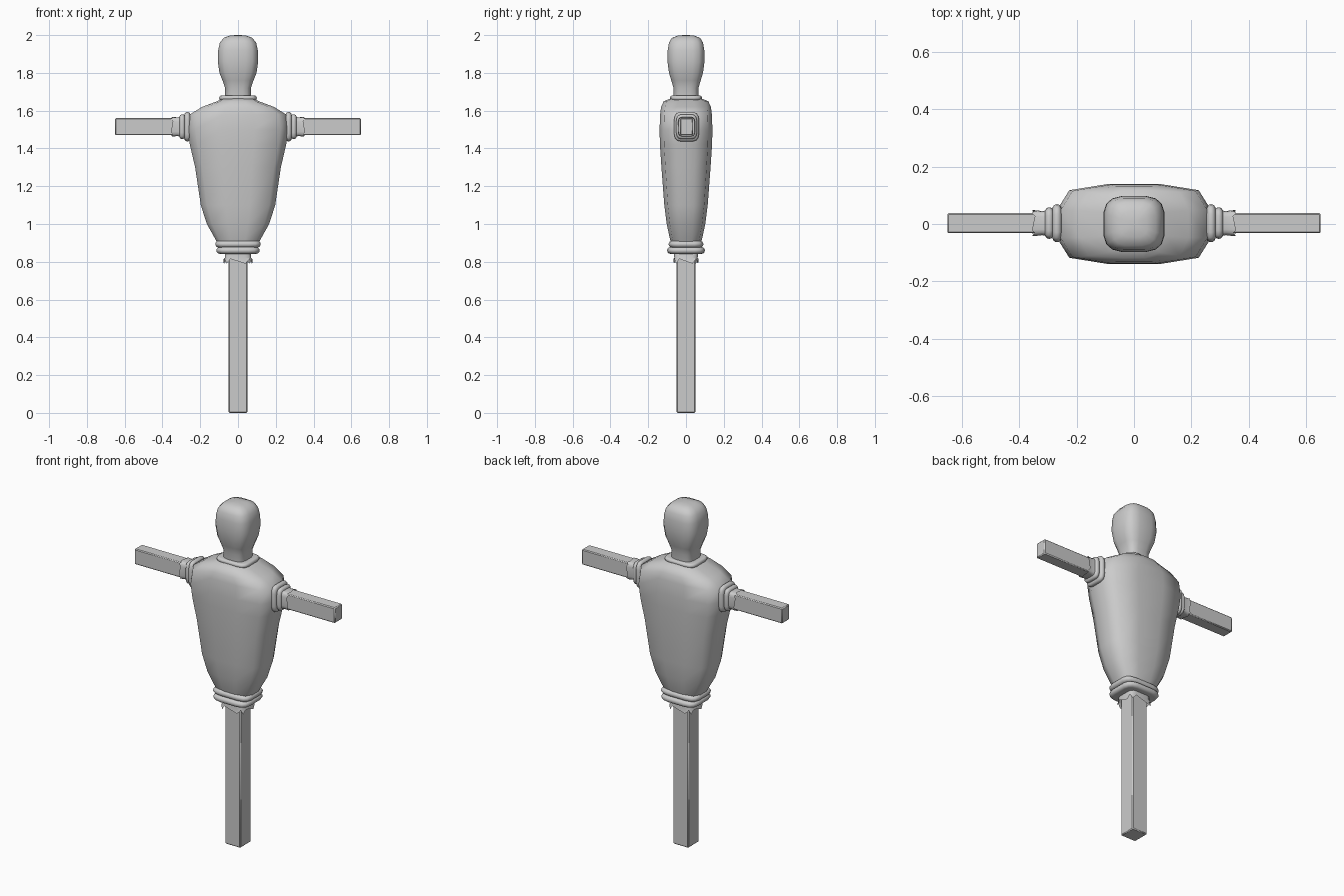
import bpy, bmesh, math

if "Cube" in bpy.data.objects:
    bpy.data.objects.remove(bpy.data.objects["Cube"])

cloth = bpy.data.materials.new("light_grey")
cloth.use_nodes = True
GREY = (0.6, 0.6, 0.6, 1)
cloth.diffuse_color = GREY
cloth.node_tree.nodes["Principled BSDF"].inputs["Base Color"].default_value = GREY

ARM_Z, ARM_Y = 1.515, 0.003


def upright(u, v, h):
    return (u, v, h)


def sideways(sign):
    """Place a section so that its length runs out along the arm."""
    return lambda u, v, h: (sign * h, u + ARM_Y, v + ARM_Z)


def squircle(count, power):
    """Unit rounded-square outline."""
    pts = []
    for i in range(count):
        a = 2 * math.pi * (i + 0.5) / count
        c, s = math.cos(a), math.sin(a)
        pts.append((math.copysign(abs(c) ** power, c), math.copysign(abs(s) ** power, s)))
    top = max(p[0] for p in pts)
    return [(u / top, v / top) for u, v in pts]


def loft(name, outline, rings, place=upright, caps=True, angle=50, ragged=0.0):
    """Skin rings of (height, half width, half depth) into one surface."""
    bm = bmesh.new()
    loops = []
    for k, (h, a, b) in enumerate(rings):
        fray = ragged if k == len(rings) - 1 else 0
        loops.append([bm.verts.new(place(u * a, v * b, h + fray * (i % 2)))
                      for i, (u, v) in enumerate(outline)])
    n = len(outline)
    for low, high in zip(loops, loops[1:]):
        for i in range(n):
            j = (i + 1) % n
            bm.faces.new((low[i], low[j], high[j], high[i]))
    if caps:
        bm.faces.new(loops[0])
        bm.faces.new(loops[-1])
    bmesh.ops.recalc_face_normals(bm, faces=bm.faces)
    mesh = bpy.data.meshes.new(name)
    bm.to_mesh(mesh)
    bm.free()
    obj = bpy.data.objects.new(name, mesh)
    bpy.context.collection.objects.link(obj)
    mesh.materials.append(cloth)
    bpy.ops.object.select_all(action="DESELECT")
    obj.select_set(True)
    bpy.context.view_layer.objects.active = obj
    bpy.ops.object.shade_smooth_by_angle(angle=math.radians(angle))
    return obj


def roll(name, h, a, b, r, place=upright):
    """Rounded cloth roll around a neck, cuff or hem."""
    steps = [math.pi * (i / 8 - 0.5) for i in range(9)]
    rings = [(h + r * math.sin(t), a - r + r * math.cos(t), b - r + r * math.cos(t))
             for t in steps]
    return loft(name, squircle(16, 0.45), rings, place)


def beam(name, start, end, a, b, place=upright):
    """Wooden bar with slightly eased edges."""
    obj = loft(name, [(1, 1), (-1, 1), (-1, -1), (1, -1)],
               [(start, a, b), (end, a, b)], place, angle=30)
    bevel = obj.modifiers.new("eased_edges", "BEVEL")
    bevel.width, bevel.segments = 0.005, 1


# Torso: flat front and back, chamfered flanks
quarter = [(1, 0.35), (0.84, 0.84), (0.32, 1)]
half = quarter + [(-u, v) for u, v in reversed(quarter)]
torso_outline = half + [(-u, -v) for u, v in half]
loft("torso", torso_outline, [
    (0.89, 0.105, 0.075), (0.92, 0.12, 0.085), (1.0, 0.165, 0.102),
    (1.1, 0.197, 0.115), (1.3, 0.227, 0.13), (1.42, 0.255, 0.138),
    (1.5, 0.268, 0.14), (1.58, 0.255, 0.137), (1.62, 0.19, 0.132),
    (1.65, 0.11, 0.118), (1.665, 0.085, 0.08)], angle=60)

# Head and neck
loft("head", squircle(16, 0.6), [
    (1.65, 0.068, 0.066), (1.72, 0.068, 0.066), (1.76, 0.082, 0.078),
    (1.80, 0.098, 0.09), (1.86, 0.107, 0.098), (1.92, 0.105, 0.097),
    (1.96, 0.096, 0.09), (1.985, 0.076, 0.075), (1.997, 0.045, 0.045),
    (2.0, 0.015, 0.015)], angle=80)
roll("neck_collar", 1.667, 0.1, 0.085, 0.013)

# Post with tied hem and frayed skirt
beam("post", 0, 0.9, 0.05, 0.05)
roll("upper_hem_roll", 0.893, 0.12, 0.092, 0.018)
roll("lower_hem_roll", 0.86, 0.114, 0.1, 0.018)
loft("hem_fray", squircle(16, 0.4),
     [(0.86, 0.066, 0.064), (0.82, 0.07, 0.062), (0.79, 0.076, 0.066)],
     caps=False, ragged=0.025)

# Arms with tied cuffs and frayed sleeve ends
for side, sign in (("left", 1), ("right", -1)):
    place = sideways(sign)
    beam(side + "_arm", 0.2, 0.65, 0.035, 0.045, place)
    roll(side + "_inner_cuff", 0.268, 0.066, 0.078, 0.016, place)
    roll(side + "_outer_cuff", 0.295, 0.055, 0.066, 0.015, place)
    loft(side + "_sleeve_fray", squircle(16, 0.4),
         [(0.29, 0.046, 0.056), (0.32, 0.042, 0.049), (0.355, 0.045, 0.052)],
         place, caps=False, ragged=-0.01)
